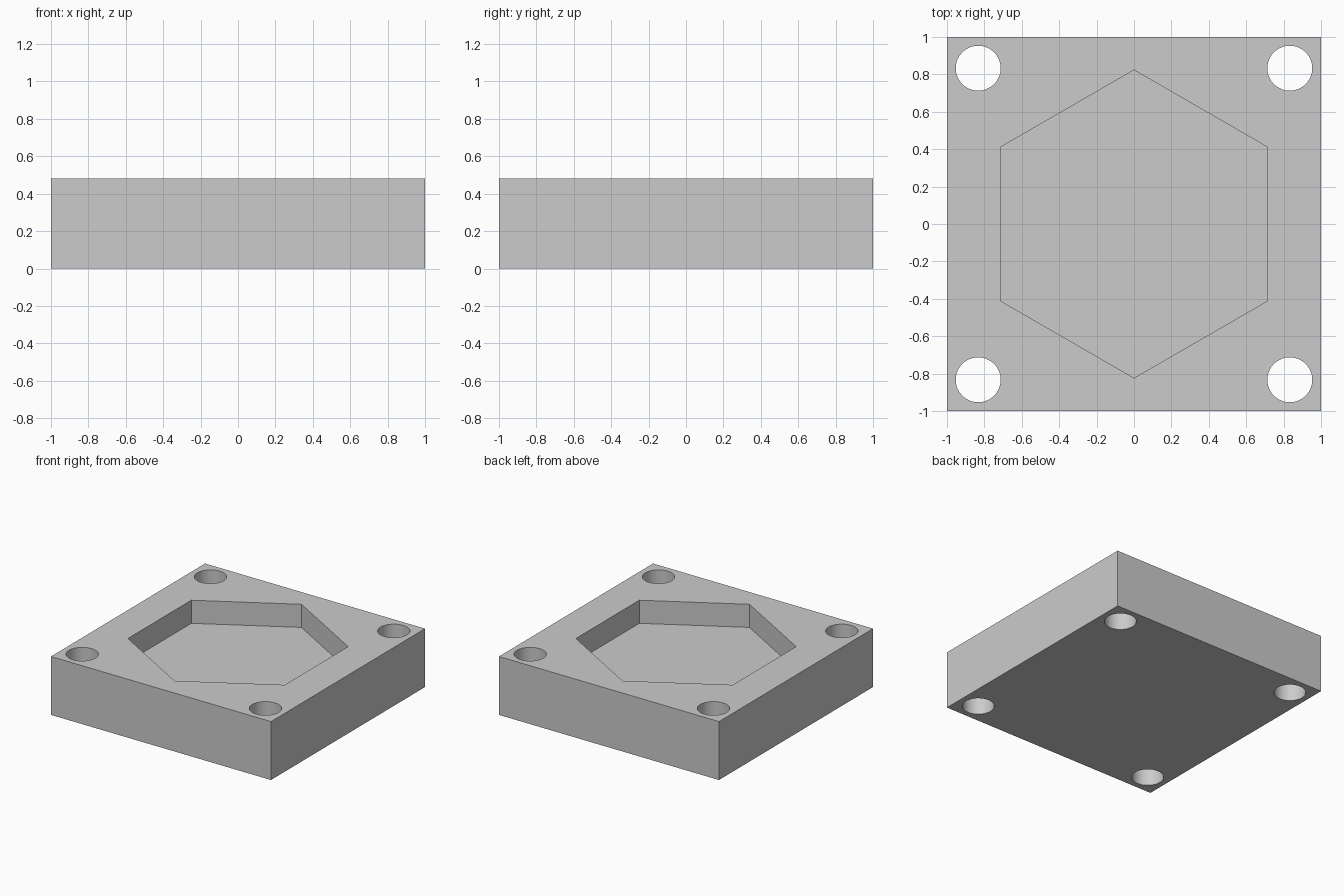
import bpy
import math

if "Cube" in bpy.data.objects:
    bpy.data.objects.remove(bpy.data.objects["Cube"], do_unlink=True)

HEIGHT = 0.48
POCKET_DEPTH = 0.19
POCKET_RADIUS = 0.823
HOLE_RADIUS = 0.12
HOLE_OFFSET = 0.833

# Material
grey = bpy.data.materials.new("light grey")
grey.use_nodes = True
colour = (0.6, 0.6, 0.6, 1)
grey.diffuse_color = colour
grey.node_tree.nodes["Principled BSDF"].inputs["Base Color"].default_value = colour

# Square block
bpy.ops.mesh.primitive_cube_add(size=2, location=(0, 0, HEIGHT / 2))
block = bpy.context.object
block.name = "block"
block.scale.z = HEIGHT / 2
bpy.ops.object.transform_apply(location=True, rotation=False, scale=True)
block.data.materials.append(grey)


def cut(name, sides, radius, x, y, bottom, turn=0):
    """Subtract an upright prism, open at the top, from the block."""
    top = HEIGHT + 0.1
    bpy.ops.mesh.primitive_cylinder_add(
        vertices=sides, radius=radius, depth=top - bottom,
        location=(x, y, (top + bottom) / 2), rotation=(0, 0, turn))
    cutter = bpy.context.object
    cutter.name = name
    cutter.hide_render = True
    cutter.data.materials.append(grey)
    bpy.ops.object.select_all(action="DESELECT")
    block.select_set(True)
    bpy.context.view_layer.objects.active = block
    mod = block.modifiers.new(name, "BOOLEAN")
    mod.operation = "DIFFERENCE"
    mod.solver = "EXACT"
    mod.object = cutter
    bpy.ops.object.modifier_apply(modifier=mod.name)
    bpy.data.objects.remove(cutter, do_unlink=True)


# Hexagonal pocket, points towards front and back
cut("hex_pocket", 6, POCKET_RADIUS, 0, 0, HEIGHT - POCKET_DEPTH)

# Through holes in the four corners
for sx in (-1, 1):
    for sy in (-1, 1):
        cut("corner_hole", 64, HOLE_RADIUS, sx * HOLE_OFFSET, sy * HOLE_OFFSET, -0.1)

# Smooth hole walls, sharp edges elsewhere
bpy.ops.object.shade_smooth_by_angle(angle=math.radians(30))
